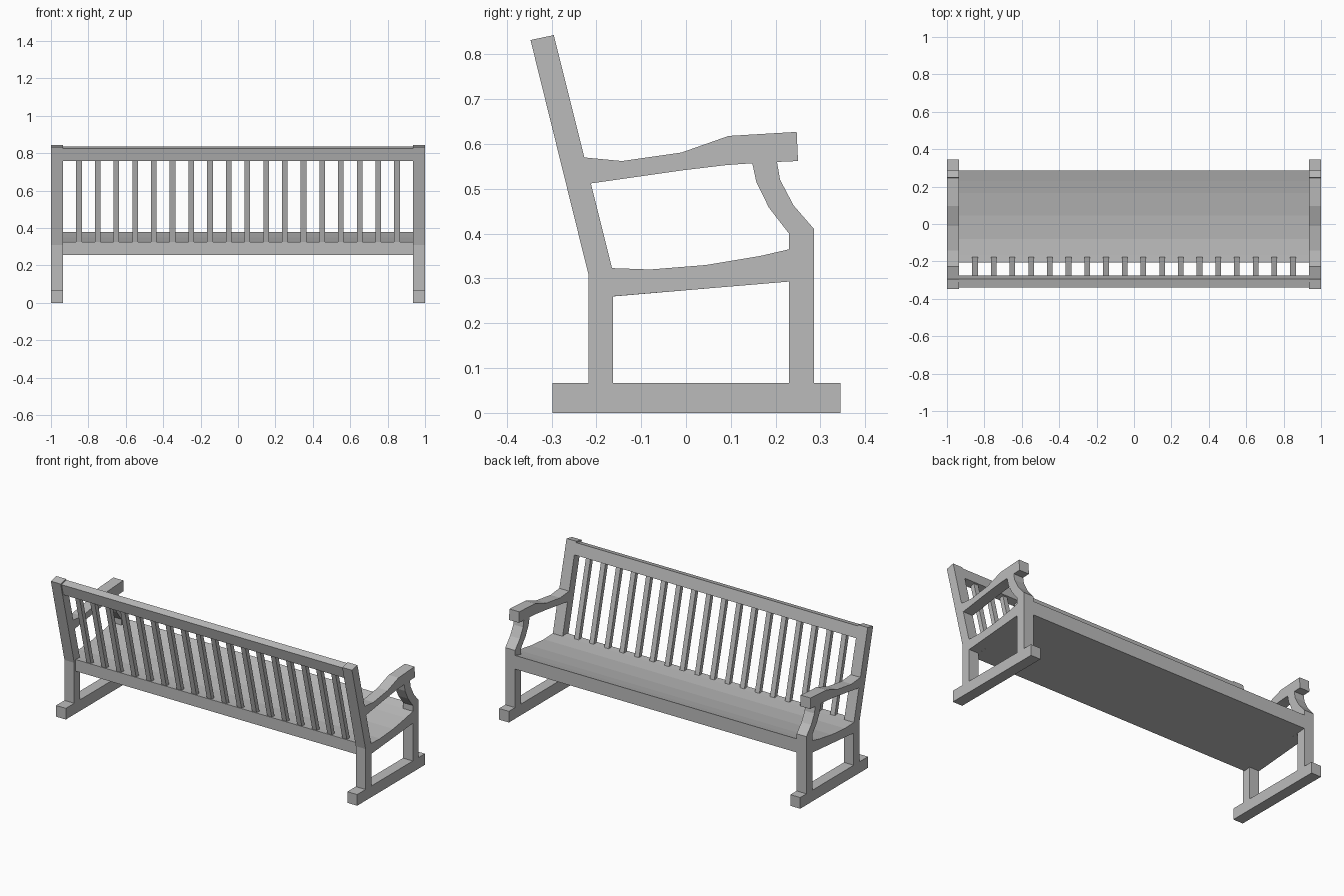
import bpy
import bmesh

cube = bpy.data.objects.get("Cube")
if cube:
    bpy.data.objects.remove(cube, do_unlink=True)

END_X = 1.0      # outer face of the side frames
INNER_X = 0.935  # inner face of the side frames

grey = bpy.data.materials.new("plain grey")
grey.use_nodes = True
grey.diffuse_color = (0.5, 0.5, 0.5, 1)
grey.node_tree.nodes["Principled BSDF"].inputs["Base Color"].default_value = (0.5, 0.5, 0.5, 1)


def prism(name, profile, x0, x1, mirror=False):
    """Extrude a (y, z) profile from x0 to x1, with an optional mirrored twin."""
    bm = bmesh.new()
    face = bm.faces.new([bm.verts.new((x0, y, z)) for y, z in profile])
    ext = bmesh.ops.extrude_face_region(bm, geom=[face])
    moved = [v for v in ext["geom"] if isinstance(v, bmesh.types.BMVert)]
    bmesh.ops.translate(bm, vec=(x1 - x0, 0, 0), verts=moved)
    bmesh.ops.recalc_face_normals(bm, faces=bm.faces)
    mesh = bpy.data.meshes.new(name)
    bm.to_mesh(mesh)
    bm.free()
    mesh.materials.append(grey)
    obj = bpy.data.objects.new(name, mesh)
    bpy.context.collection.objects.link(obj)
    if mirror:
        obj.modifiers.new("Mirror", "MIRROR").use_axis[0] = True
    return obj


def frame_part(name, profile):
    return prism(name, profile, INNER_X, END_X, mirror=True)


def leaning(z0, z1, inset, depth):
    """Board section that follows the leaning back posts."""
    def front(z):
        return -0.165 - 0.25 * (z - 0.323) - inset
    drop = depth * 0.25
    return [(front(z0), z0), (front(z1), z1),
            (front(z1) - depth, z1 - drop), (front(z0) - depth, z0 - drop)]


# Side frames
frame_part("foot", [(-0.298, 0), (0.345, 0), (0.345, 0.067), (-0.298, 0.067)])
frame_part("back_post", [(-0.218, 0.067), (-0.163, 0.067), (-0.163, 0.26), (-0.165, 0.323),
                         (-0.295, 0.843), (-0.347, 0.832), (-0.218, 0.31)])
frame_part("front_leg", [(0.23, 0.067), (0.286, 0.067), (0.286, 0.41), (0.24, 0.463),
                         (0.21, 0.52), (0.203, 0.56), (0.148, 0.557), (0.157, 0.515),
                         (0.185, 0.458), (0.23, 0.4)])
frame_part("armrest", [(-0.227, 0.57), (-0.143, 0.562), (-0.01, 0.581), (0.095, 0.618),
                       (0.247, 0.627), (0.25, 0.562), (0.203, 0.56), (0.148, 0.557),
                       (0.09, 0.553), (-0.01, 0.541), (-0.213, 0.512)])

# Dished seat and the matching side rails
dish = [(0.165, 0.35), (0.045, 0.33), (-0.08, 0.32)]
frame_part("seat_rail", [(-0.163, 0.26), (0.23, 0.293), (0.23, 0.365)] + dish + [(-0.165, 0.323)])
prism("seat", [(-0.207, 0.256), (0.286, 0.298), (0.286, 0.38), (0.23, 0.365)] + dish
      + [(-0.165, 0.323), (-0.207, 0.326)], -INNER_X, INNER_X)

# Backrest
prism("top_rail", leaning(0.769, 0.836, 0, 0.045), -INNER_X, INNER_X)
slat = prism("back_slats", leaning(0.315, 0.775, 0.01, 0.025), -0.865, -0.835)
array = slat.modifiers.new("Array", "ARRAY")
array.count = 18
array.use_relative_offset = False
array.use_constant_offset = True
array.constant_offset_displace = (0.1, 0, 0)
